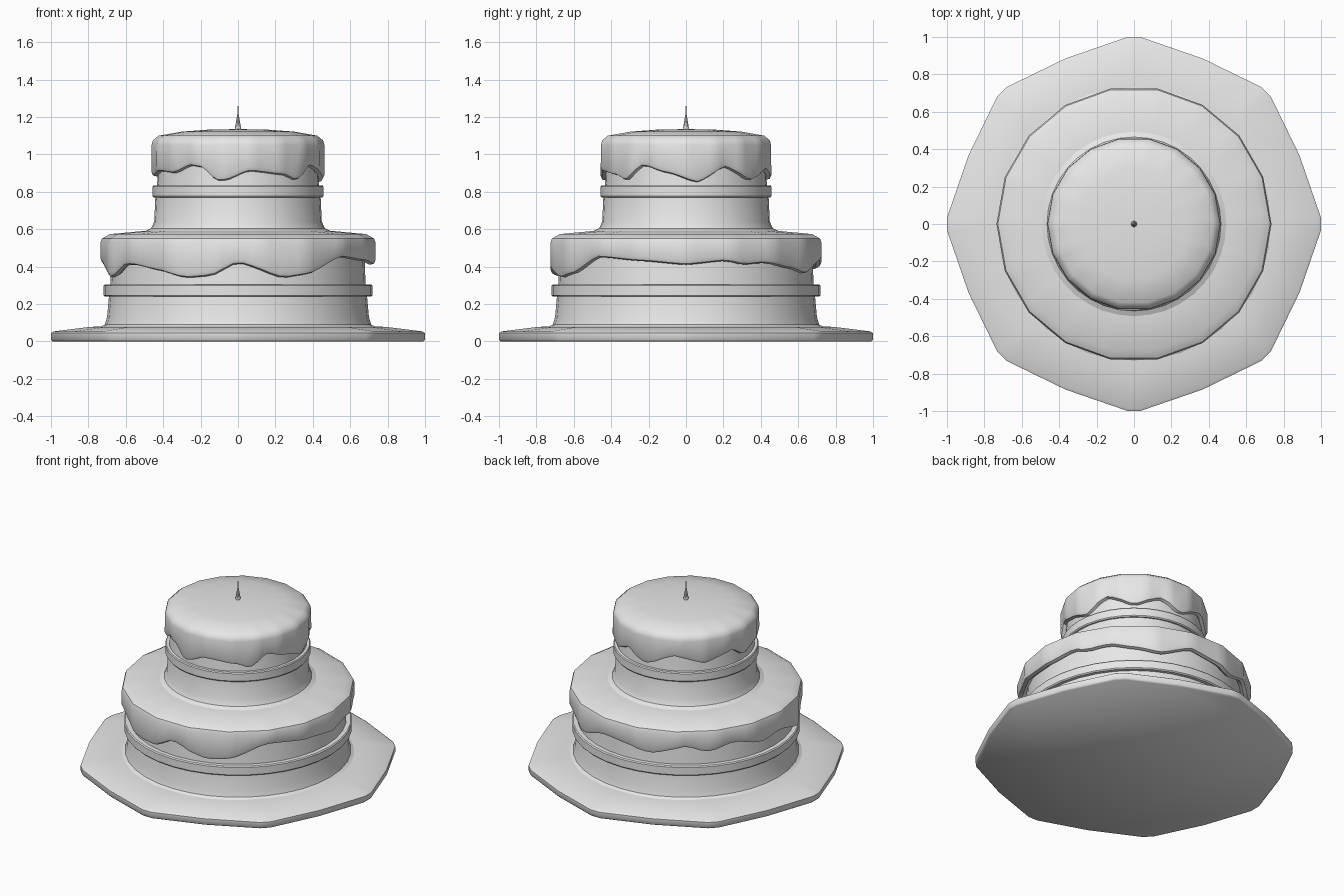
import bpy
import bmesh
import math

default_cube = bpy.data.objects.get("Cube")
if default_cube:
    bpy.data.objects.remove(default_cube, do_unlink=True)

light_grey = bpy.data.materials.new("light_grey")
light_grey.use_nodes = True
light_grey.diffuse_color = (0.8, 0.8, 0.8, 1)
light_grey.node_tree.nodes["Principled BSDF"].inputs["Base Color"].default_value = (0.8, 0.8, 0.8, 1)


def loft(name, rings, closed=False, angle=35):
    """Skin a list of rings of points; cap the ends, or join last to first."""
    bm = bmesh.new()
    loops = [[bm.verts.new(point) for point in ring] for ring in rings]
    count = len(loops[0])
    pairs = list(zip(loops, loops[1:]))
    if closed:
        pairs.append((loops[-1], loops[0]))
    else:
        bm.faces.new(loops[0])
        bm.faces.new(loops[-1])
    for low, high in pairs:
        for i in range(count):
            j = (i + 1) % count
            bm.faces.new((low[i], low[j], high[j], high[i]))
    bmesh.ops.recalc_face_normals(bm, faces=bm.faces)
    mesh = bpy.data.meshes.new(name)
    bm.to_mesh(mesh)
    bm.free()
    mesh.materials.append(light_grey)
    part = bpy.data.objects.new(name, mesh)
    bpy.context.collection.objects.link(part)
    bpy.ops.object.select_all(action="DESELECT")
    part.select_set(True)
    bpy.context.view_layer.objects.active = part
    bpy.ops.object.shade_smooth_by_angle(angle=math.radians(angle))
    return part


def polar(radius, degrees, z):
    a = math.radians(degrees)
    return (radius * math.cos(a), radius * math.sin(a), z)


def lathe(name, profile, sides=36):
    """Turn a profile of (radius, height) pairs about the z axis."""
    return loft(name, [[polar(r, 360 * i / sides, z) for i in range(sides)]
                       for r, z in profile])


def wave_height(hem, degrees):
    """Ease between the hem's (angle, height in hundredths) points."""
    points = sorted(hem.items())
    first, last = points[0], points[-1]
    points = ([(last[0] - 360, last[1])] + points + [(first[0] + 360, first[1])])
    for (a, low), (b, high) in zip(points, points[1:]):
        if a <= degrees <= b:
            t = (degrees - a) / (b - a)
            t = 0.5 * t + 0.5 * t * t * (3 - 2 * t)
            return (low + (high - low) * t) / 100


def facet(degrees, sides=18):
    """Radius factor that makes a circle a regular polygon."""
    half = 180 / sides
    offset = degrees % (2 * half) - half
    return math.cos(math.radians(half)) / math.cos(math.radians(offset))


def icing(name, radius, hem, crown):
    """Faceted cap with a thick wavy hem that turns in to the cake."""
    angles = [i * 4 - 180 for i in range(90)]
    lip = [(radius - 0.07, 0.03), (radius - 0.03, 0.0),
           (radius - 0.008, 0.006), (radius, 0.025)]
    rings = [[polar(r * facet(a), a, wave_height(hem, a) + dz) for a in angles]
             for r, dz in lip]
    rings += [[polar(r * facet(a), a, z) for a in angles] for r, z in crown]
    return loft(name, rings)


# Serving plate: eight blunt corners with a slight bend between them
plate_outline = []
for k in range(8):
    plate_outline += [(45 * k - 2, 1.0), (45 * k + 2, 1.0), (45 * k + 22.5, 0.958)]
plate_profile = [(0.99, 0), (1.0, 0.01), (1.0, 0.045), (0.985, 0.054),
                 (0.79, 0.078), (0.7, 0.082)]
loft("plate", [[polar(r * s, a, z) for a, s in plate_outline]
               for r, z in plate_profile], angle=50)

# Lower tier: flared sponge, filling band and draped icing
lathe("lower_sponge", [(0.735, 0.078), (0.712, 0.09), (0.7, 0.13), (0.69, 0.24),
                       (0.682, 0.31), (0.675, 0.5)])
lathe("lower_filling", [(0.66, 0.24), (0.712, 0.24), (0.718, 0.247),
                        (0.718, 0.298), (0.712, 0.305), (0.66, 0.305)])
lower_hem = {-159: 34, -147: 41, -141: 41, -127: 38, -113: 34, -102: 35, -90: 42,
             -70: 34, -58: 36, -40: 45, -20: 43, 0: 41, 17: 43, 26: 41, 35: 42,
             52: 39, 62: 36, 80: 43, 95: 41, 107: 38, 125: 44, 135: 40,
             150: 44, 168: 39, 179: 42}
icing("lower_icing", 0.735, lower_hem,
      [(0.735, 0.53), (0.728, 0.55), (0.685, 0.574), (0.48, 0.593), (0.2, 0.595)])

# Upper tier
lathe("upper_sponge", [(0.5, 0.588), (0.465, 0.605), (0.448, 0.64), (0.442, 0.77),
                       (0.432, 0.85), (0.425, 1.0)])
lathe("upper_filling", [(0.42, 0.77), (0.452, 0.77), (0.457, 0.777),
                        (0.457, 0.828), (0.452, 0.835), (0.42, 0.835)])
upper_hem = {-159: 91, -140: 90, -124: 94, -116: 93, -105: 86, -99: 86, -82: 91,
             -57: 89, -46: 86, -31: 94, -13: 90, 8: 85, 28: 93, 50: 86, 72: 92,
             90: 86, 116: 94, 140: 89, 165: 94, 178: 88}
icing("upper_icing", 0.463, upper_hem,
      [(0.462, 1.05), (0.455, 1.075), (0.425, 1.1), (0.3, 1.122),
       (0.15, 1.133), (0.02, 1.135)])

# Slim piped peak with a fine tip
lathe("top_peak", [(0.012, 1.125), (0.016, 1.14), (0.015, 1.15), (0.006, 1.2),
                   (0.003, 1.22), (0.002, 1.26)], sides=10)
